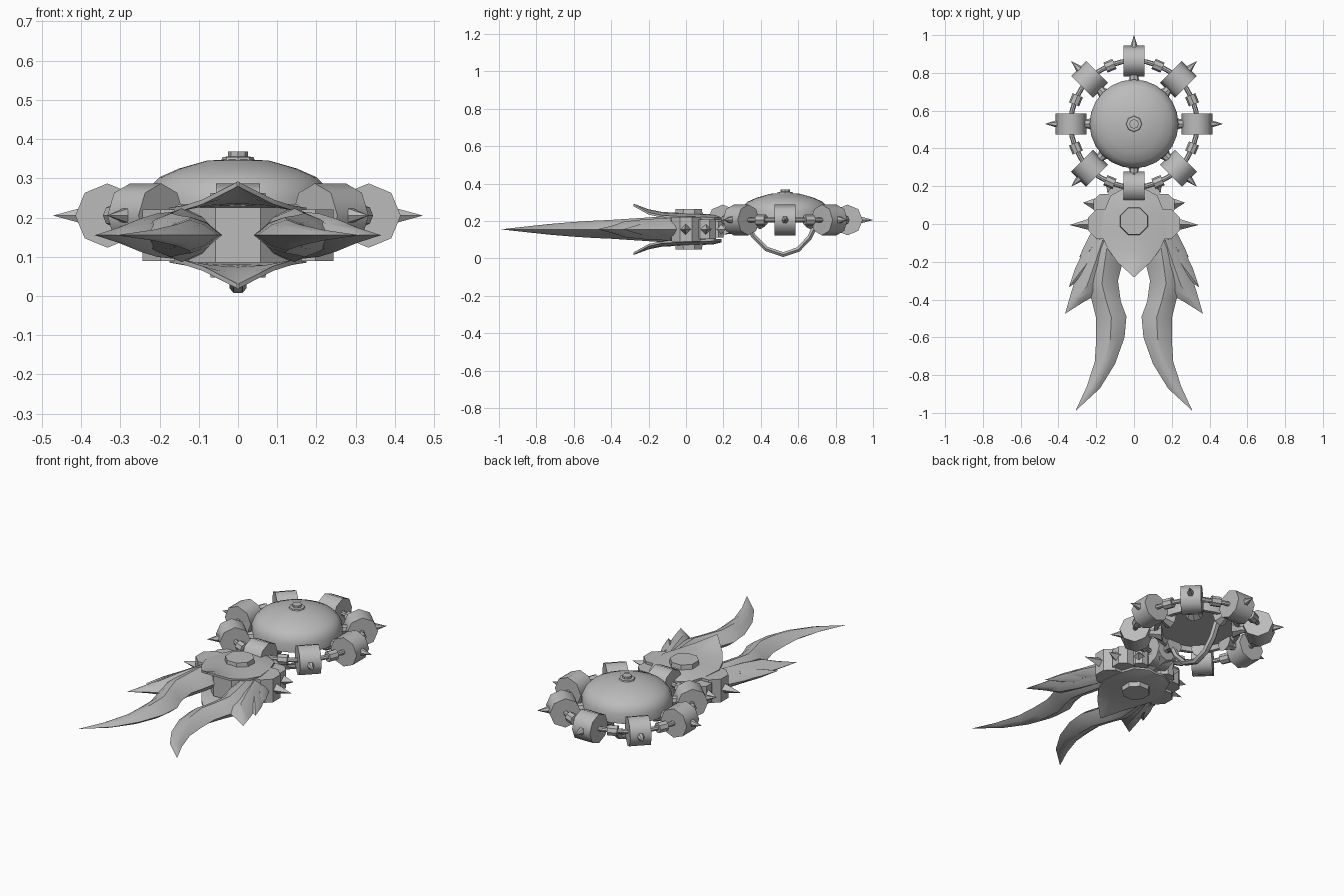
import bpy, bmesh, math
from mathutils import Vector

if "Cube" in bpy.data.objects:
    bpy.data.objects.remove(bpy.data.objects["Cube"])

steel = bpy.data.materials.new("grey_steel")
steel.diffuse_color = (0.5, 0.5, 0.5, 1)
steel.use_nodes = True
steel.node_tree.nodes["Principled BSDF"].inputs["Base Color"].default_value = steel.diffuse_color

MID = 0.155                         # mid height of the blades
HUB = Vector((0, 0.53, 0.205))      # centre of the round guard


def finish(name, bm, angle=35):
    bmesh.ops.recalc_face_normals(bm, faces=bm.faces)
    me = bpy.data.meshes.new(name)
    bm.to_mesh(me)
    bm.free()
    me.materials.append(steel)
    ob = bpy.data.objects.new(name, me)
    bpy.context.collection.objects.link(ob)
    bpy.ops.object.select_all(action='DESELECT')
    ob.select_set(True)
    bpy.context.view_layer.objects.active = ob
    bpy.ops.object.shade_smooth_by_angle(angle=math.radians(angle))
    return ob


def rod(name, a, b, r1, r2, sides=8, turn=0.0, angle=35):
    """Tapered prism or cone from a to b."""
    a, b = Vector(a), Vector(b)
    d = (b - a).normalized()
    up = Vector((0, 0, 1)) if abs(d.z) < 0.9 else Vector((0, 1, 0))
    u = d.cross(up).normalized()
    v = u.cross(d)
    bm = bmesh.new()
    rings = []
    for p, r in ((a, r1), (b, r2)):
        ring = []
        for i in range(sides):
            t = turn + math.tau * i / sides
            ring.append(bm.verts.new(p + (u * math.cos(t) + v * math.sin(t)) * max(r, 0.0005)))
        rings.append(ring)
    for i in range(sides):
        j = (i + 1) % sides
        bm.faces.new((rings[0][i], rings[0][j], rings[1][j], rings[1][i]))
    bm.faces.new(rings[0])
    bm.faces.new(rings[1])
    return finish(name, bm, angle)


def lathe(name, profile, centre, steps):
    """Spin an (r, z) profile about a vertical axis."""
    bm = bmesh.new()
    vs = [bm.verts.new((centre[0] + r, centre[1], z)) for r, z in profile]
    es = [bm.edges.new(p) for p in zip(vs, vs[1:])]
    bmesh.ops.spin(bm, geom=vs + es, cent=(centre[0], centre[1], 0), axis=(0, 0, 1),
                   angle=math.tau, steps=steps, use_duplicate=False)
    bmesh.ops.remove_doubles(bm, verts=bm.verts, dist=0.0004)
    return finish(name, bm)


def blade(name, rows, tip, side):
    """Lens-section blade: rows of inner x, y, outer x, y, half thickness."""
    bm = bmesh.new()
    loops = []
    for xi, yi, xo, yo, h in rows:
        pts = []
        for t, k in ((0, 0), (.25, .7), (.5, 1), (.75, .7), (1, 0), (.75, -.7), (.5, -1), (.25, -.7)):
            pts.append(bm.verts.new((side * (xi + (xo - xi) * t), yi + (yo - yi) * t, MID + h * k)))
        loops.append(pts)
    for a, b in zip(loops, loops[1:]):
        for i in range(8):
            j = (i + 1) % 8
            bm.faces.new((a[i], a[j], b[j], b[i]))
    bm.faces.new(loops[0])
    end = bm.verts.new((side * tip[0], tip[1], MID))
    for i in range(8):
        bm.faces.new((loops[-1][i], loops[-1][(i + 1) % 8], end))
    return finish(name, bm)


# Domed guard, hollow underneath, with a stepped knob
lathe("dome", [(0, .225), (.205, .225), (.215, .2), (.235, .2), (.235, .25), (.222, .28), (.2, .303),
               (.15, .325), (.08, .345), (.03, .348), (0, .348)], HUB, 24)
lathe("dome_knob", [(0, .345), (.043, .345), (.04, .354), (.025, .356), (.025, .368), (0, .369)], HUB, 8)

# Ring of bars, collars, drums, spikes and spokes
def around(r, deg):
    t = math.radians(deg)
    return HUB + Vector((math.cos(t), math.sin(t), 0)) * r

bm = bmesh.new()
loops = []
for i in range(32):
    loops.append([])
    for k in range(8):
        t = math.tau * k / 8
        p = around(0.335 + .013 * math.cos(t), i * 11.25)
        p.z += .013 * math.sin(t)
        loops[-1].append(bm.verts.new(p))
for i in range(32):
    for k in range(8):
        a, b, m = loops[i], loops[(i + 1) % 32], (k + 1) % 8
        bm.faces.new((a[k], a[m], b[m], b[k]))
finish("ring_bar", bm)

for i in range(8):
    deg = 45 * i
    t = math.radians(deg)
    tan = Vector((-math.sin(t), math.cos(t), 0))
    c = around(0.333, deg)
    rod("ring_drum", c - tan * .056, c + tan * .056, .082, .082, angle=50)
    rod("ring_spike", around(.405, deg), around(.47, deg), .021, 0, 6)
    rod("spoke_flare", around(.19, deg), around(.24, deg), .05, .026)
    rod("spoke", around(.23, deg), around(.28, deg), .026, .022)
    t += math.radians(22.5)
    tan = Vector((-math.sin(t), math.cos(t), 0))
    c = around(0.333, deg + 22.5)
    rod("ring_collar", c - tan * .026, c + tan * .026, .029, .029)

# Bent grip under the dome
path = [(.33, .18), (.36, .12), (.43, .05), (.52, .02), (.6, .047), (.66, .11), (.7, .19)]
bm = bmesh.new()
loops = []
for i, (y, z) in enumerate(path):
    a, b = path[max(i - 1, 0)], path[min(i + 1, len(path) - 1)]
    n = Vector((0, a[1] - b[1], b[0] - a[0])).normalized()
    loops.append([bm.verts.new(Vector((.022 * math.cos(k * math.tau / 6), y, z))
                               + n * .015 * math.sin(k * math.tau / 6)) for k in range(6)])
for a, b in zip(loops, loops[1:]):
    for i in range(6):
        j = (i + 1) % 6
        bm.faces.new((a[i], a[j], b[j], b[i]))
bm.faces.new(loops[0])
bm.faces.new(loops[-1])
finish("grip", bm)

# Core and neck that join the blades to the ring
rod("core", (0, 0, .085), (0, 0, .225), .15, .15, 8, math.pi / 8)
rod("neck", (0, .1, .175), (0, .27, .19), .06, .055)

# Arched shields above and below, with a raised disc
rows = [(.19, .05, .225, .218), (.15, .125, .235, .218), (.06, .16, .24, .222), (-.05, .175, .244, .225),
        (-.13, .14, .248, .23), (-.2, .09, .262, .246), (-.28, .003, .292, .29)]
for flip, name in ((1, "upper"), (-1, "lower")):
    bm = bmesh.new()
    grid = []
    for y, w, zc, ze in rows:
        line = []
        for f in (-1, -.5, 0, .5, 1):
            z = zc + (ze - zc) * f * f
            line.append([bm.verts.new((w * f, y, MID + flip * (z - d - MID))) for d in (0, .012)])
        grid.append(line)
    for a, b in zip(grid, grid[1:]):
        for i in range(4):
            for s in (0, 1):
                bm.faces.new((a[i][s], a[i + 1][s], b[i + 1][s], b[i][s]))
        for i in (0, 4):
            bm.faces.new((a[i][0], b[i][0], b[i][1], a[i][1]))
    for line in (grid[0], grid[-1]):
        for i in range(4):
            bm.faces.new((line[i][0], line[i + 1][0], line[i + 1][1], line[i][1]))
    finish(name + "_shield", bm)
    rod(name + "_disc", (0, .015, MID + flip * .075), (0, .015, MID + flip * .108), .08, .076, 8, math.pi / 8)

# Mirrored blades, barbs and side knuckles
main = [(.03, .0, .19, .0, .06), (.05, -.15, .24, -.12, .068), (.065, -.22, .25, -.22, .062),
        (.085, -.3, .255, -.33, .056), (.07, -.41, .225, -.4, .05), (.04, -.49, .2, -.5, .046),
        (.05, -.6, .2, -.61, .039), (.1, -.74, .208, -.73, .028), (.18, -.87, .25, -.86, .014)]
big = [(.1, -.1, .23, -.07, .06), (.14, -.24, .275, -.18, .055), (.19, -.37, .31, -.29, .042),
       (.27, -.415, .335, -.37, .02)]
for s in (1, -1):
    blade("blade", main, (.31, -.99), s)
    blade("large_barb", big, (.365, -.475), s)
    blade("middle_barb", [(.17, -.2, .26, -.13, .045), (.26, -.28, .31, -.23, .025)], (.345, -.335), s)
    blade("small_barb", [(.15, -.12, .23, -.05, .045), (.23, -.18, .275, -.14, .022)], (.305, -.245), s)
    blade("rear_barb", [(.15, -.06, .21, -.02, .045), (.21, -.13, .25, -.09, .02)], (.29, -.175), s)
    for x, y, r, h, spike, dx, dy in ((.165, 0, .085, .066, .09, 1, -.03), (.155, .1, .065, .052, .05, .9, .1),
                                      (.09, .155, .05, .045, .03, .6, .6)):
        rod("knuckle", (s * x, y, MID - h), (s * x, y, MID + h), r, r, 8, math.pi / 8)
        d = Vector((s * dx, dy, 0)).normalized()
        c = Vector((s * x, y, MID))
        rod("knuckle_spike", c + d * r * .85, c + d * (r + spike), .03, 0, 4)
